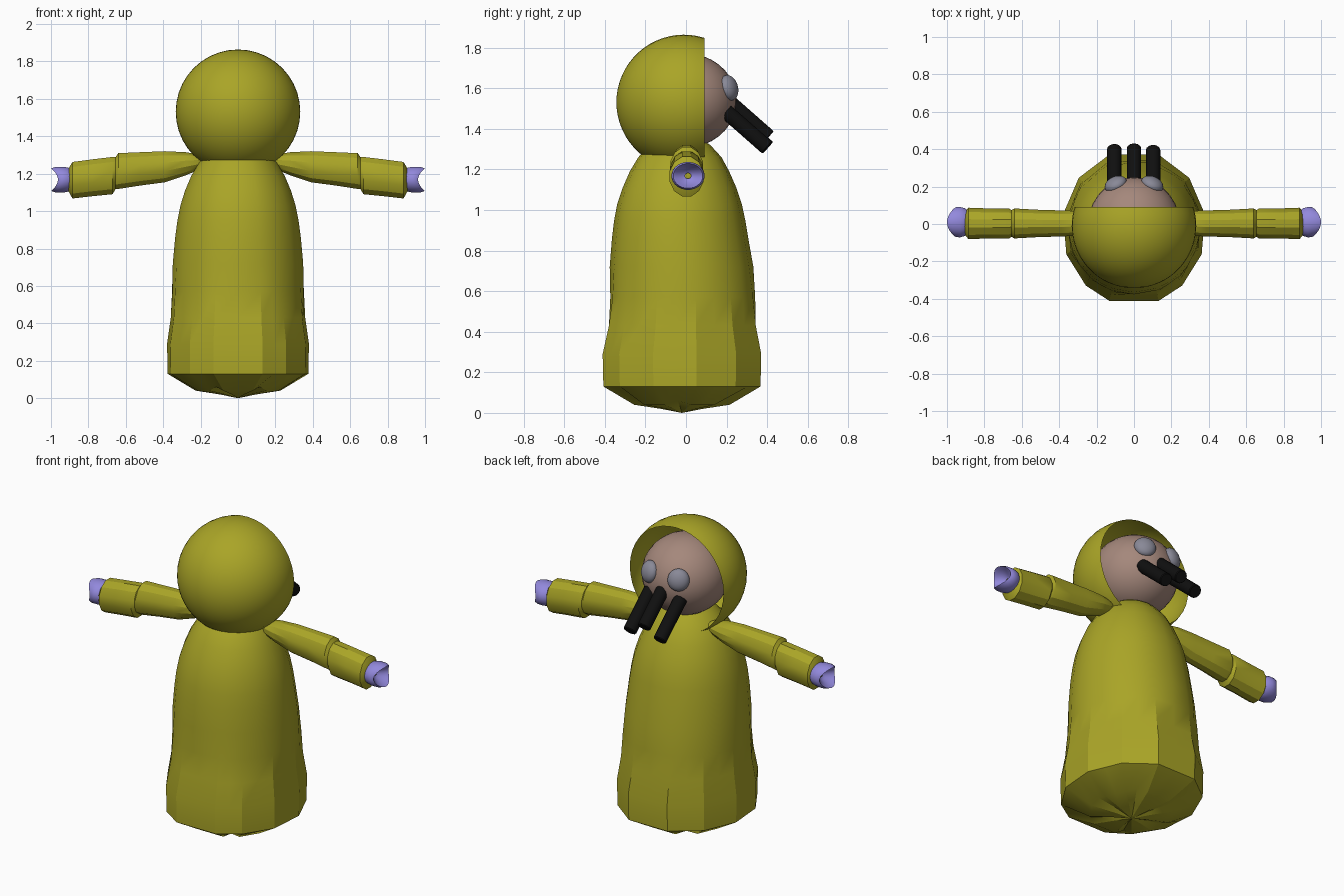
import bpy, bmesh, math
from mathutils import Vector, Matrix

if "Cube" in bpy.data.objects:
    bpy.data.objects.remove(bpy.data.objects["Cube"])


def material(name, rgb):
    m = bpy.data.materials.new(name)
    m.diffuse_color = (*rgb, 1)
    m.use_nodes = True
    m.node_tree.nodes["Principled BSDF"].inputs["Base Color"].default_value = m.diffuse_color
    return m


COAT = material("mustard_yellow", (0.40, 0.375, 0.020))
SKIN = material("dusty_pink", (0.375, 0.245, 0.20))
EYE = material("grey_lilac", (0.25, 0.25, 0.31))
HAND = material("lavender", (0.29, 0.25, 0.72))
DARK = material("black", (0.005, 0.005, 0.005))


def finish(name, bm, mat, angle=30):
    bmesh.ops.recalc_face_normals(bm, faces=bm.faces[:])
    me = bpy.data.meshes.new(name)
    bm.to_mesh(me)
    bm.free()
    me.materials.append(mat)
    ob = bpy.data.objects.new(name, me)
    bpy.context.collection.objects.link(ob)
    bpy.ops.object.select_all(action='DESELECT')
    ob.select_set(True)
    bpy.context.view_layer.objects.active = ob
    bpy.ops.object.shade_smooth_by_angle(angle=math.radians(angle))
    return ob


def loft(name, rings, mat, start=None, end=None, angle=30):
    """Skin a list of equal point rings, with optional pole points."""
    bm = bmesh.new()
    vr = [[bm.verts.new(p) for p in r] for r in rings]
    n = len(vr[0])
    for a, b in zip(vr, vr[1:]):
        for i in range(n):
            j = (i + 1) % n
            bm.faces.new((a[i], a[j], b[j], b[i]))
    for pole, ring in ((start, vr[0]), (end, vr[-1])):
        if pole:
            p = bm.verts.new(pole)
            for i in range(n):
                bm.faces.new((ring[i], ring[(i + 1) % n], p))
    return finish(name, bm, mat, angle)


def ellipsoid(name, loc, radii, mat, rot=None):
    bm = bmesh.new()
    bmesh.ops.create_uvsphere(bm, u_segments=28, v_segments=18, radius=1)
    m = Matrix.Translation(loc) @ (rot or Matrix()) @ Matrix.Diagonal((*radii, 1))
    bmesh.ops.transform(bm, matrix=m, verts=bm.verts[:])
    return finish(name, bm, mat, 60)


# Robe: round above, angular panels towards the hem
half = [20, 42, 70, 100, 130, 160]
corners = half + [360 - a for a in reversed(half)]
spokes = []                      # (angle, chord shrink)
for i, a in enumerate(corners):
    b = corners[(i + 1) % 12] + (360 if i == 11 else 0)
    spokes.append((math.radians(a), 1.0))
    spokes.append((math.radians((a + b) / 2), math.cos(math.radians((b - a) / 2))))


def robe_ring(z, rx, ry, cy, flat, lump=0.0):
    pts = []
    for i, (a, c) in enumerate(spokes):
        s = 1 + (c - 1) * flat
        dz = lump if i % 4 == 1 else 0
        pts.append((rx * s * math.sin(a), cy - ry * s * math.cos(a), z + dz))
    return pts


robe = [  # z, x radius, y radius, y centre, panel flatness, fold height
    (0.02, 0.10, 0.11, -0.02, 1, 0.012),
    (0.04, 0.23, 0.25, -0.02, 1, 0.02),
    (0.13, 0.382, 0.412, -0.02, 1, 0),
    (0.29, 0.385, 0.416, -0.02, 1, 0),
    (0.43, 0.365, 0.385, -0.018, 1, 0),
    (0.57, 0.358, 0.368, -0.016, 0.5, 0),
    (0.72, 0.35, 0.354, -0.022, 0, 0),
    (0.86, 0.337, 0.336, -0.029, 0, 0),
    (0.95, 0.325, 0.323, -0.031, 0, 0),
    (1.03, 0.309, 0.307, -0.032, 0, 0),
    (1.11, 0.284, 0.28, -0.032, 0, 0),
    (1.19, 0.25, 0.245, -0.032, 0, 0),
    (1.26, 0.208, 0.205, -0.03, 0, 0),
    (1.32, 0.15, 0.15, -0.03, 0, 0),
    (1.365, 0.085, 0.085, -0.03, 0, 0),
]
loft("robe", [robe_ring(*r) for r in robe], COAT,
     start=(0, -0.02, 0), end=(0, -0.03, 1.385), angle=23)

# Hood: open spherical shell cut flat at the face
R, HC, CUT = 0.333, Vector((0, -0.01, 1.531)), 0.09
t_end = math.acos(-(CUT - HC.y) / R)
hood = []
for k in range(1, 19):
    t = t_end * k / 18
    hood.append([HC + R * Vector((math.sin(t) * math.cos(a), -math.cos(t),
                                  math.sin(t) * math.sin(a)))
                 for a in (math.tau * i / 40 for i in range(40))])
loft("hood", hood, COAT, start=HC + Vector((0, -R, 0)), angle=60)

# Head and eyes
ellipsoid("head", (0, 0.0, 1.54), (0.245, 0.25, 0.232), SKIN)
for s, side in ((-1, "left"), (1, "right")):
    out = Vector((s * 0.098, 0.21, 0.06))
    rot = out.to_track_quat('Y', 'Z').to_matrix().to_4x4()
    ellipsoid(side + "_eye", (s * 0.098, 0.212, 1.602), (0.062, 0.04, 0.064), EYE, rot)

# Mouth feelers: three rods sloping down and forward
for name, x, y, z in (("left", -0.105, 0.405, 1.307), ("middle", 0, 0.408, 1.36),
                      ("right", 0.102, 0.4, 1.307)):
    d = Vector((0, 0.75, -0.66)).normalized()
    up = Vector((0, 0.66, 0.75)).normalized()
    tip = Vector((x, y, z))
    rings = [[tip - d * back + 0.0385 * f * (Vector((1, 0, 0)) * math.cos(a) + up * math.sin(a))
              for a in (math.tau * i / 14 for i in range(14))]
             for back, f in ((0.27, 1), (0.005, 1), (0, 0.9))]
    loft(name + "_feeler", rings, DARK, start=tip - d * 0.27, end=tip)


def oval(s, x, cy, cz, ry, rz, saddle=0.0, n=12):
    return [(s * (x + saddle * math.sin(a) ** 2), cy + ry * math.cos(a), cz + rz * math.sin(a))
            for a in (math.tau * (i + 0.5) / n for i in range(n))]


# Sleeves and hollow-ended hands, mirrored
sleeve = [  # x, z centre, y radius, z radius
    (0.17, 1.265, 0.035, 0.025), (0.21, 1.262, 0.055, 0.043), (0.28, 1.253, 0.068, 0.064),
    (0.39, 1.237, 0.072, 0.086), (0.52, 1.226, 0.076, 0.092), (0.64, 1.214, 0.083, 0.099),
    (0.655, 1.203, 0.074, 0.088), (0.67, 1.19, 0.084, 0.103), (0.78, 1.178, 0.083, 0.102),
    (0.885, 1.165, 0.087, 0.101), (0.905, 1.166, 0.062, 0.065),
]
hand = [  # x, y radius, z radius, rim saddle
    (0.885, 0.06, 0.052, 0), (0.905, 0.075, 0.064, 0), (0.93, 0.082, 0.069, 0),
    (0.95, 0.081, 0.069, 0.025), (0.963, 0.073, 0.061, 0.037),
    (0.955, 0.06, 0.05, 0.02), (0.935, 0.035, 0.03, 0), (0.925, 0.015, 0.014, 0),
]
for s, side in ((-1, "left"), (1, "right")):
    loft(side + "_sleeve", [oval(s, x, 0.003, z, ry, rz) for x, z, ry, rz in sleeve], COAT,
         start=(s * 0.15, 0, 1.265), end=(s * 0.918, 0.008, 1.167), angle=28)
    loft(side + "_hand", [oval(s, x, 0.01, 1.168, ry, rz, d, 24) for x, ry, rz, d in hand],
         HAND, angle=45)
